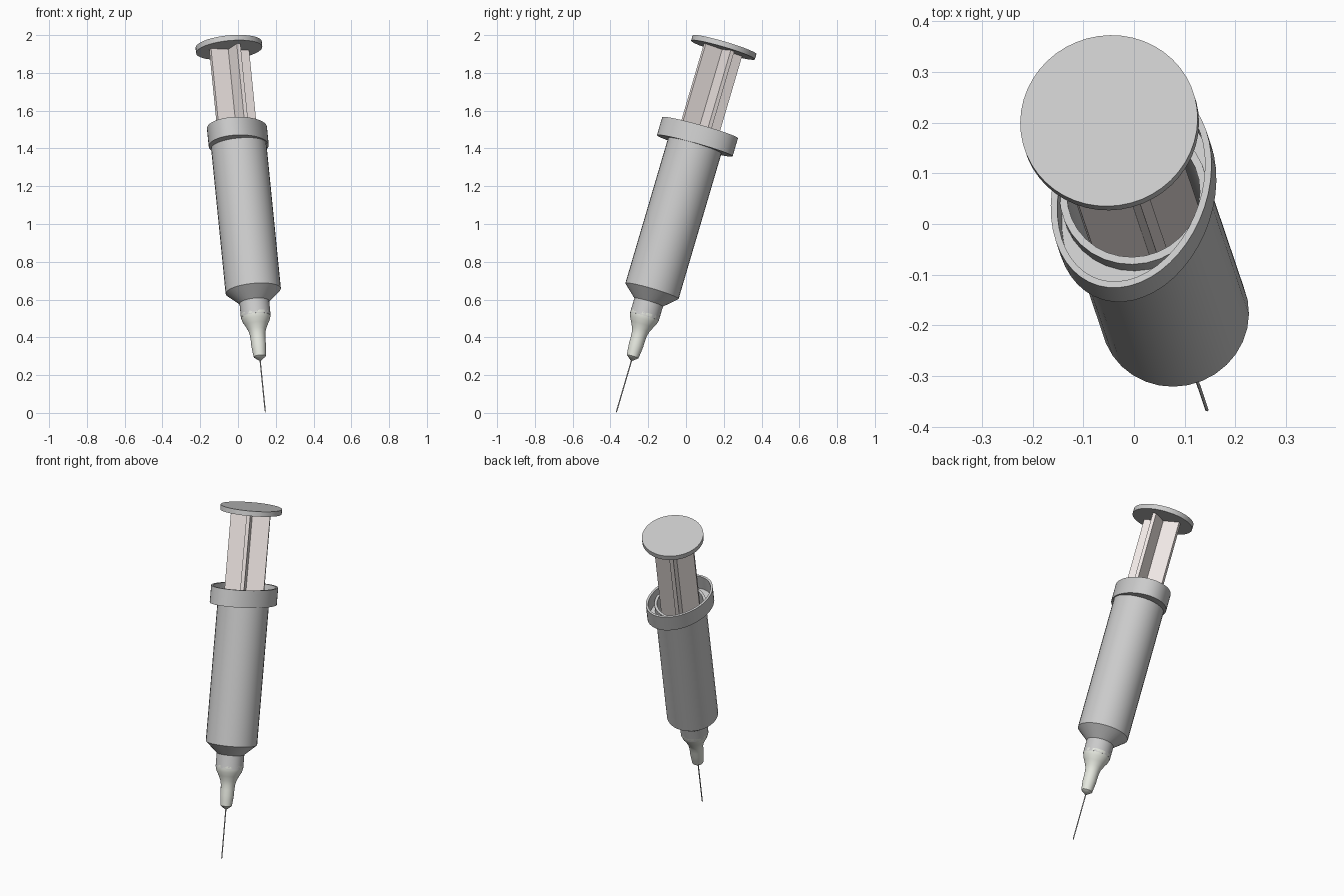
import bpy, bmesh, math
from mathutils import Vector, Matrix

if "Cube" in bpy.data.objects:
    bpy.data.objects.remove(bpy.data.objects["Cube"])

# Everything is modelled along a local z axis starting at the needle tip, then tilted
TIP = Vector((0.145, -0.37, 0.0))
AXIS = Vector((-0.0998, 0.2945, 1.0)).normalized()
TILT = Matrix.Translation(TIP) @ Vector((0, 0, 1)).rotation_difference(AXIS).to_matrix().to_4x4()


def finish(name, bm, color=None):
    bmesh.ops.remove_doubles(bm, verts=bm.verts, dist=1e-5)
    bmesh.ops.recalc_face_normals(bm, faces=bm.faces)
    bm.transform(TILT)
    mesh = bpy.data.meshes.new(name)
    bm.to_mesh(mesh)
    bm.free()
    ob = bpy.data.objects.new(name, mesh)
    bpy.context.collection.objects.link(ob)
    bpy.ops.object.select_all(action='DESELECT')
    ob.select_set(True)
    bpy.context.view_layer.objects.active = ob
    bpy.ops.object.shade_smooth_by_angle(angle=math.radians(30))
    if color:
        mat = bpy.data.materials.new(name + "_colour")
        mat.diffuse_color = (*color, 1)
        mat.use_nodes = True
        mat.node_tree.nodes["Principled BSDF"].inputs["Base Color"].default_value = mat.diffuse_color
        mesh.materials.append(mat)
    return ob


def lathe(name, profile, color=None, sides=32, closed=False):
    """Revolve (radius, height) points around the local axis."""
    bm = bmesh.new()
    pts = [bm.verts.new((r, 0, h)) for r, h in profile]
    edges = [bm.edges.new(p) for p in zip(pts, pts[1:])]
    if closed:
        edges.append(bm.edges.new((pts[-1], pts[0])))
    bmesh.ops.spin(bm, geom=pts + edges, cent=(0, 0, 0), axis=(0, 0, 1),
                   angle=2 * math.pi, steps=sides)
    return finish(name, bm, color)


# Needle
lathe("needle", [(0, 0), (0.0032, 0.012), (0.0032, 0.31), (0, 0.31)], sides=12)

# Needle hub
lathe("needle_hub", [(0, 0.286), (0.032, 0.312), (0.036, 0.345), (0.039, 0.375),
                     (0.039, 0.405), (0.041, 0.435), (0.047, 0.46), (0.060, 0.488),
                     (0.073, 0.512), (0.079, 0.535), (0.079, 0.55), (0, 0.55)],
      (0.80, 0.82, 0.75))

# Barrel with nozzle and hollow inside
lathe("barrel", [(0, 0.532), (0.079, 0.532), (0.079, 0.613), (0.147, 0.675),
                 (0.147, 1.534), (0.132, 1.534), (0.132, 0.69), (0, 0.64)])

# Finger flange: oval tray round the barrel mouth
FLANGE_TURN = math.radians(73)
bm = bmesh.new()
rings = []
for inset, h in [(0.075, 1.481), (0, 1.481), (0, 1.581), (0.013, 1.581), (0.013, 1.488), (0.075, 1.488)]:
    ring = []
    for i in range(48):
        a = 2 * math.pi * i / 48
        # the innermost loop is round and hidden in the barrel wall
        rx, ry = (0.14, 0.14) if inset > 0.05 else (0.213 - inset, 0.153 - inset)
        v = Vector((rx * math.cos(a), ry * math.sin(a), h))
        ring.append(bm.verts.new(Matrix.Rotation(FLANGE_TURN, 3, 'Z') @ v))
    rings.append(ring)
for lo, hi in zip(rings, rings[1:] + rings[:1]):
    for i in range(48):
        j = (i + 1) % 48
        bm.faces.new((lo[i], lo[j], hi[j], hi[i]))
finish("finger_flange", bm)

# Plunger rod: cross-shaped extrusion
bm = bmesh.new()
R, T = 0.113, 0.011
outline = []
for k in range(4):
    turn = Matrix.Rotation(math.radians(27 + 90 * k), 3, 'Z')
    for x, y in [(R, -T), (R, T), (T, T)]:
        outline.append(bm.verts.new(turn @ Vector((x, y, 0.85))))
face = bm.faces.new(outline)
top = bmesh.ops.extrude_face_region(bm, geom=[face])
bmesh.ops.translate(bm, vec=(0, 0, 2.015 - 0.85),
                    verts=[g for g in top["geom"] if isinstance(g, bmesh.types.BMVert)])
finish("plunger_rod", bm, (0.90, 0.83, 0.81))

# Piston at the rod's lower end and thumb disc on top
lathe("piston", [(0, 0.75), (0.131, 0.79), (0.131, 0.86), (0, 0.86)])
lathe("thumb_disc", [(0, 2.012), (0.176, 2.012), (0.176, 2.041), (0, 2.041)], sides=48)
